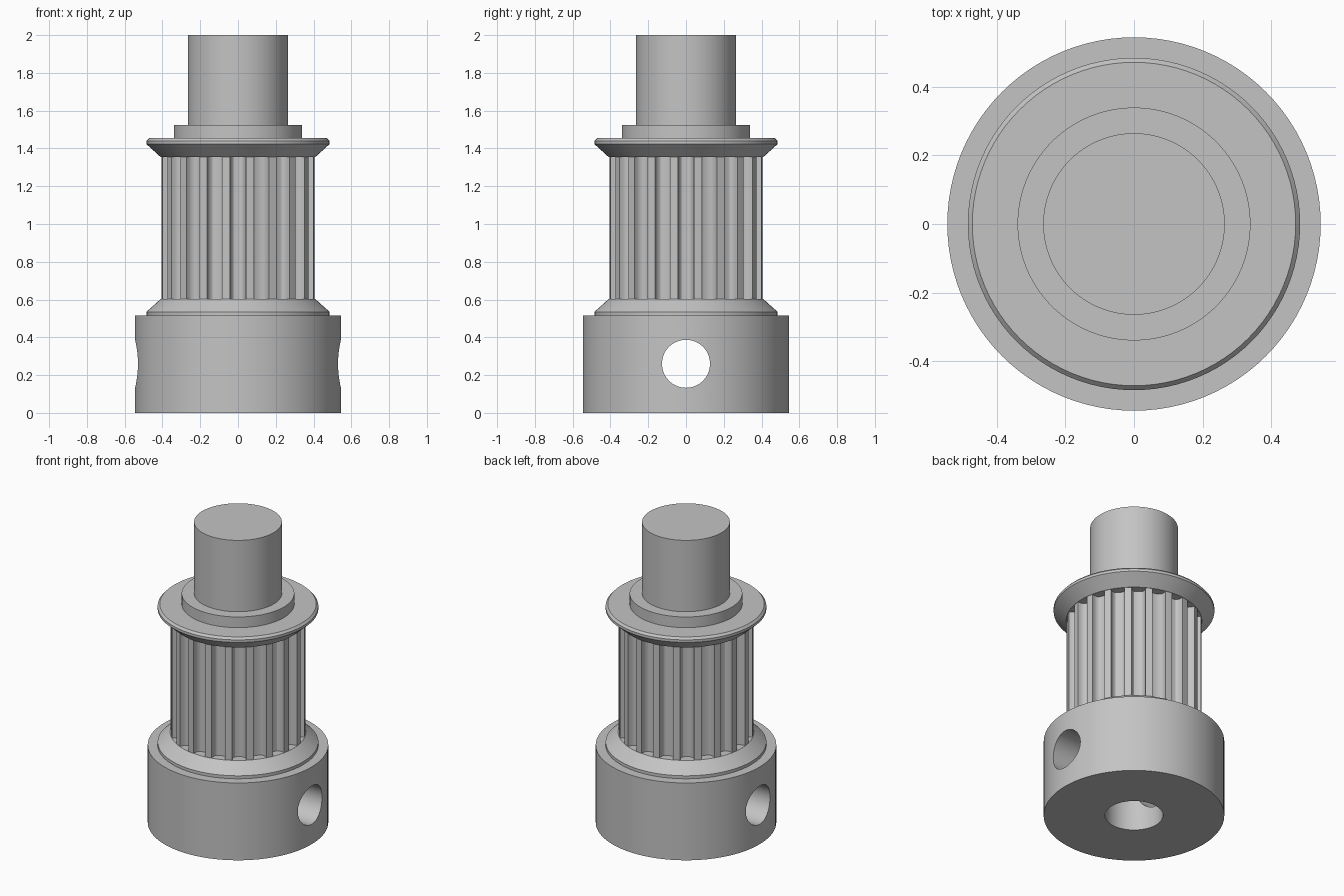
import bpy
import bmesh
from math import sin, cos, pi, asin, sqrt, radians
from mathutils import Matrix

cube = bpy.data.objects.get("Cube")
if cube:
    bpy.data.objects.remove(cube, do_unlink=True)

SIDES = 96
TEETH = 20

steel = bpy.data.materials.new("grey_metal")
steel.use_nodes = True
GREY = (0.55, 0.55, 0.55, 1)
steel.diffuse_color = GREY
steel.node_tree.nodes["Principled BSDF"].inputs["Base Color"].default_value = GREY


def add_object(name, bm):
    bmesh.ops.recalc_face_normals(bm, faces=bm.faces)
    mesh = bpy.data.meshes.new(name)
    bm.to_mesh(mesh)
    bm.free()
    mesh.materials.append(steel)
    obj = bpy.data.objects.new(name, mesh)
    bpy.context.collection.objects.link(obj)
    return obj


def lathe(name, profile):
    """Closed solid of revolution from (radius, height) pairs."""
    bm = bmesh.new()
    rings = [[bm.verts.new((r * cos(2 * pi * i / SIDES), r * sin(2 * pi * i / SIDES), z))
              for i in range(SIDES)] for r, z in profile]
    for a, b in zip(rings, rings[1:]):
        for i in range(SIDES):
            j = (i + 1) % SIDES
            bm.faces.new((a[i], a[j], b[j], b[i]))
    bm.faces.new(rings[0])
    bm.faces.new(rings[-1])
    return add_object(name, bm)


def toothed_core(name, radius, low, high):
    """Cylinder with round-bottomed grooves around it."""
    half, depth, steps = 0.042, 0.05, 10
    edge = asin(half / radius)
    pitch = 2 * pi / TEETH
    bm = bmesh.new()
    ring = []
    for t in range(TEETH):
        mid = -pi / 2 + t * pitch
        # groove floor, a squarish arc across the opening
        for k in range(steps + 1):
            u = -cos(pi * k / steps)
            r = radius * cos(edge) - depth * sqrt(max(0, 1 - u ** 4))
            x = half * u
            ring.append((r * cos(mid) - x * sin(mid), r * sin(mid) + x * cos(mid)))
        # middle of the tooth land
        a = mid + pitch / 2
        ring.append((radius * cos(a), radius * sin(a)))
    base = bm.faces.new([bm.verts.new((x, y, low)) for x, y in ring])
    top = bmesh.ops.extrude_face_region(bm, geom=[base], use_keep_orig=True)["geom"]
    bmesh.ops.translate(bm, vec=(0, 0, high - low),
                        verts=[v for v in top if isinstance(v, bmesh.types.BMVert)])
    return add_object(name, bm)


def cut(obj, cutter):
    mod = obj.modifiers.new("cut", "BOOLEAN")
    mod.operation = "DIFFERENCE"
    mod.solver = "EXACT"
    mod.object = cutter
    bpy.context.view_layer.objects.active = obj
    bpy.ops.object.modifier_apply(modifier=mod.name)


# Solid turned parts
hub = lathe("hub", [(0.545, 0), (0.545, 0.515)])
lower_flange = lathe("lower_flange", [(0.485, 0.51), (0.485, 0.535), (0.41, 0.602)])
core = toothed_core("toothed_core", 0.408, 0.59, 1.37)
upper_flange = lathe("upper_flange", [(0.41, 1.355), (0.485, 1.423), (0.485, 1.44), (0.472, 1.454)])
collar = lathe("collar", [(0.34, 1.44), (0.34, 1.525)])
shaft = lathe("shaft", [(0.265, 1.5), (0.265, 2)])

# Shaft bore from below, and set screw hole through both sides
bore = lathe("bore_cutter", [(0.175, -0.1), (0.175, 1.4)])
screw_hole = lathe("screw_hole_cutter", [(0.127, -0.8), (0.127, 0.8)])
screw_hole.data.transform(Matrix.Translation((0, 0, 0.26)) @ Matrix.Rotation(pi / 2, 4, "Y"))
for part in (hub, lower_flange, core):
    cut(part, bore)
cut(hub, screw_hole)
for cutter in (bore, screw_hole):
    bpy.data.objects.remove(cutter, do_unlink=True)

# Smooth shading with crisp edges
bpy.ops.object.select_all(action="DESELECT")
for part in (hub, lower_flange, core, upper_flange, collar, shaft):
    part.select_set(True)
bpy.context.view_layer.objects.active = hub
bpy.ops.object.shade_smooth_by_angle(angle=radians(30))
